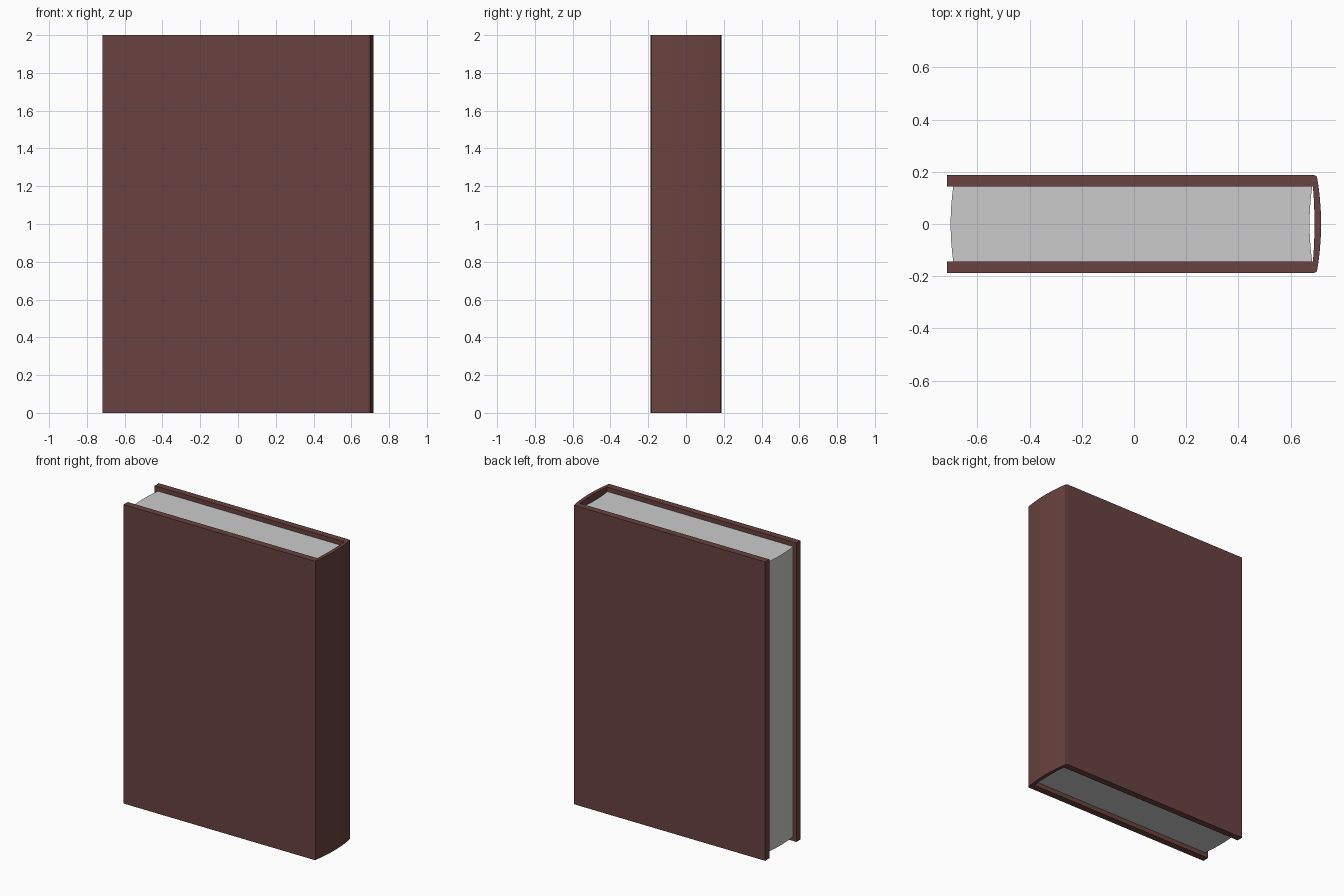
import bpy, bmesh

if "Cube" in bpy.data.objects:
    bpy.data.objects.remove(bpy.data.objects["Cube"])


def extrude_profile(name, points, z0, z1):
    """Closed outline in the x-y plane, raised from z0 to z1."""
    bm = bmesh.new()
    face = bm.faces.new([bm.verts.new((x, y, z0)) for x, y in points])
    res = bmesh.ops.extrude_face_region(bm, geom=[face], use_keep_orig=True)
    top = [v for v in res["geom"] if isinstance(v, bmesh.types.BMVert)]
    bmesh.ops.translate(bm, verts=top, vec=(0, 0, z1 - z0))
    bmesh.ops.recalc_face_normals(bm, faces=bm.faces)
    mesh = bpy.data.meshes.new(name)
    bm.to_mesh(mesh)
    bm.free()
    obj = bpy.data.objects.new(name, mesh)
    bpy.context.collection.objects.link(obj)
    bpy.ops.object.select_all(action="DESELECT")
    obj.select_set(True)
    bpy.context.view_layer.objects.active = obj
    bpy.ops.object.shade_smooth_by_angle(angle=0.5)
    return obj


def mirrored(half):
    """Continue a half outline (ending at y = 0) on the other side."""
    return half + [(x, -y) for x, y in reversed(half) if y != 0]


def bow(x_edge, x_mid, half_width, steps=8):
    """Shallow parabolic curve running from -y to +y."""
    ys = [half_width * (2 * i / steps - 1) for i in range(steps + 1)]
    return [(x_mid + (x_edge - x_mid) * (y / half_width) ** 2, y) for y in ys]


# Cover: two boards joined by a rounded spine, one U-shaped outline
outer = mirrored([(-0.717, -0.187), (0.692, -0.187), (0.701, -0.182),
                  (0.706, -0.155), (0.712, -0.105), (0.716, -0.05),
                  (0.717, 0)])
inner = [(-0.717, 0.143)] + bow(0.686, 0.692, 0.143)[::-1] + [(-0.717, -0.143)]
cover = extrude_profile("cover", outer + inner, 0, 2)
leather = bpy.data.materials.new("brown_leather")
leather.diffuse_color = (0.14, 0.055, 0.05, 1)
leather.use_nodes = True
leather.node_tree.nodes["Principled BSDF"].inputs["Base Color"].default_value = leather.diffuse_color
cover.data.materials.append(leather)

# Page block: slightly bowed at both edges, set in from the cover
pages = bow(0.683, 0.673, 0.143) + bow(-0.693, -0.703, 0.143)[::-1]
extrude_profile("pages", pages, 0.03, 1.97)
